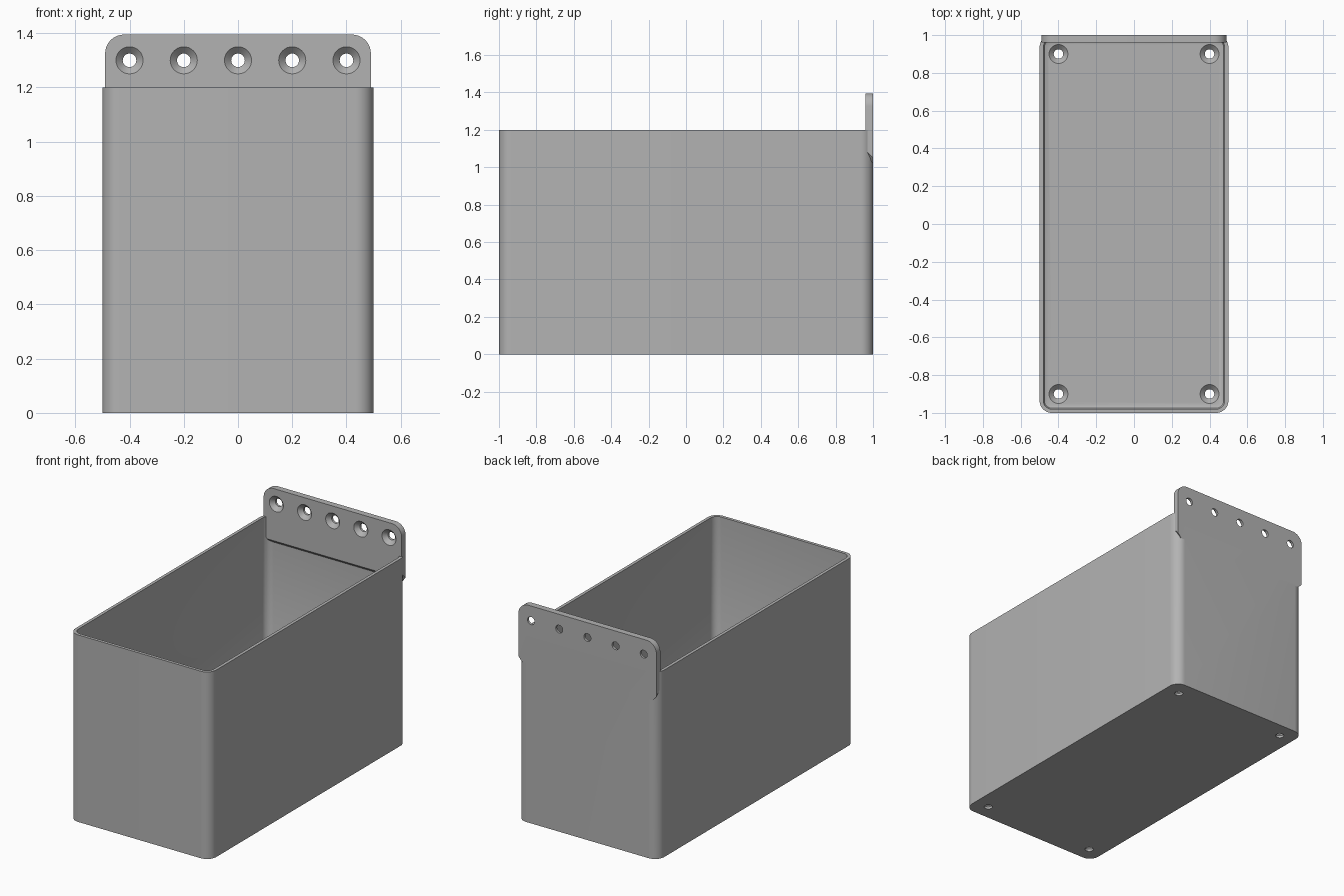
import bpy, bmesh
from math import cos, sin, pi, radians
from mathutils import Matrix, Vector

cube = bpy.data.objects.get("Cube")
if cube:
    bpy.data.objects.remove(cube, do_unlink=True)

grey = bpy.data.materials.new("plain grey")
grey.use_nodes = True
grey.diffuse_color = (0.45, 0.45, 0.45, 1)
grey.node_tree.nodes["Principled BSDF"].inputs["Base Color"].default_value = grey.diffuse_color


def finish(name, bm):
    bmesh.ops.recalc_face_normals(bm, faces=bm.faces)
    mesh = bpy.data.meshes.new(name)
    bm.to_mesh(mesh)
    bm.free()
    mesh.materials.append(grey)
    obj = bpy.data.objects.new(name, mesh)
    bpy.context.collection.objects.link(obj)
    return obj


def loft(name, rings):
    """Closed solid through rings that have the same number of points."""
    bm = bmesh.new()
    loops = [[bm.verts.new(p) for p in ring] for ring in rings]
    n = len(loops[0])
    for a, b in zip(loops, loops[1:]):
        for i in range(n):
            j = (i + 1) % n
            bm.faces.new((a[i], a[j], b[j], b[i]))
    bm.faces.new(loops[0])
    bm.faces.new(loops[-1])
    return finish(name, bm)


def arc(cx, cy, r, start, steps=10):
    return [(cx + r * cos(start + pi / 2 * i / steps),
             cy + r * sin(start + pi / 2 * i / steps)) for i in range(steps + 1)]


def rounded_ring(inset, z):
    """Footprint of the box, drawn in by inset, at height z."""
    r = 0.065 - inset
    x, y = 0.435, 0.935
    pts = (arc(x, y, r, 0) + arc(-x, y, r, pi / 2)
           + arc(-x, -y, r, pi) + arc(x, -y, r, 1.5 * pi))
    return [(px, py, z) for px, py in pts]


def screw_cutter(matrix):
    """Countersunk hole along local z, with its wide end at z = 0."""
    profile = [(0.025, -0.1), (0.025, -0.025), (0.05, 0), (0.05, 0.03)]
    rings = [[matrix @ Vector((r * cos(2 * pi * i / 32), r * sin(2 * pi * i / 32), z))
              for i in range(32)] for r, z in profile]
    return loft("cutter", rings)


def combine(target, other, operation):
    mod = target.modifiers.new("combine", 'BOOLEAN')
    mod.operation = operation
    mod.solver = 'EXACT'
    mod.object = other
    bpy.context.view_layer.objects.active = target
    bpy.ops.object.modifier_apply(modifier=mod.name)
    bpy.data.objects.remove(other, do_unlink=True)


# Open box with thin walls and a small bevel around the floor
box = loft("open_box", [
    rounded_ring(0, 0), rounded_ring(0, 1.2), rounded_ring(0.02, 1.2),
    rounded_ring(0.02, 0.055), rounded_ring(0.025, 0.045), rounded_ring(0.035, 0.04)])

# Mounting plate with rounded top and a sloped underside
outline = (arc(0.42, 1.325, 0.07, 0) + arc(-0.42, 1.325, 0.07, pi / 2)
           + [(-0.49, 1.05), (-0.465, 1.02), (0.465, 1.02), (0.49, 1.05)])
plate = loft("mounting_plate", [
    [(x, 0.96, z + (0.04 if z < 1.1 else 0)) for x, z in outline],
    [(x, 1.0, z) for x, z in outline]])
combine(box, plate, 'UNION')

# Row of screw holes in the plate
for i in range(-2, 3):
    turn = Matrix.Translation((0.2 * i, 0.96, 1.3)) @ Matrix.Rotation(pi / 2, 4, 'X')
    combine(box, screw_cutter(turn), 'DIFFERENCE')

# Screw holes at the floor corners
for x in (-0.4, 0.4):
    for y in (-0.9, 0.9):
        combine(box, screw_cutter(Matrix.Translation((x, y, 0.04))), 'DIFFERENCE')

bpy.ops.object.select_all(action='DESELECT')
box.select_set(True)
bpy.context.view_layer.objects.active = box
bpy.ops.object.shade_smooth_by_angle(angle=radians(30))
